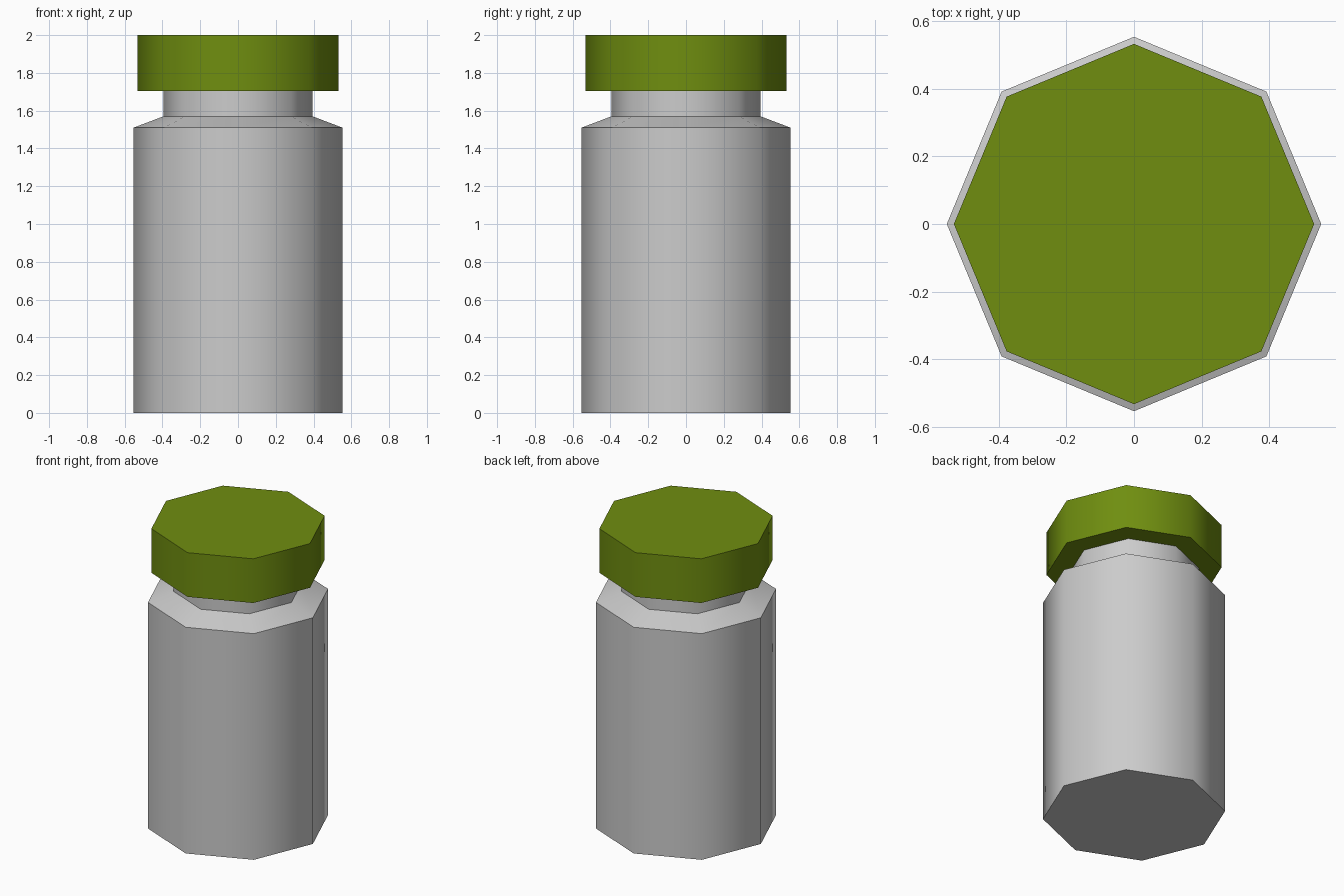
import bpy, bmesh, math

if "Cube" in bpy.data.objects:
    bpy.data.objects.remove(bpy.data.objects["Cube"])

SIDES = 8


def turned(name, profile, color=None):
    """Closed eight-sided solid stacked from (radius, z) rings."""
    bm = bmesh.new()
    rings = []
    for r, z in profile:
        rings.append([bm.verts.new((r * math.cos(i * math.tau / SIDES),
                                    r * math.sin(i * math.tau / SIDES), z))
                      for i in range(SIDES)])
    for low, high in zip(rings, rings[1:]):
        for i in range(SIDES):
            j = (i + 1) % SIDES
            bm.faces.new((low[i], low[j], high[j], high[i]))
    bm.faces.new(rings[0][::-1])
    bm.faces.new(rings[-1])
    mesh = bpy.data.meshes.new(name)
    bm.to_mesh(mesh)
    bm.free()
    obj = bpy.data.objects.new(name, mesh)
    bpy.context.collection.objects.link(obj)
    if color:
        mat = bpy.data.materials.new(name + "_paint")
        mat.diffuse_color = color
        mat.use_nodes = True
        mat.node_tree.nodes["Principled BSDF"].inputs["Base Color"].default_value = mat.diffuse_color
        mesh.materials.append(mat)
    # Smooth around the sides, keep the rims sharp
    bpy.ops.object.select_all(action='DESELECT')
    obj.select_set(True)
    bpy.context.view_layer.objects.active = obj
    bpy.ops.object.shade_smooth_by_angle(angle=math.radians(50))
    return obj


# Jar body with sloped shoulder and straight neck
turned("jar_body", [(0.553, 0), (0.553, 1.51), (0.395, 1.57), (0.395, 1.71)])

# Overhanging green lid
turned("lid", [(0.532, 1.705), (0.532, 2.0)], (0.16, 0.27, 0.005, 1))
